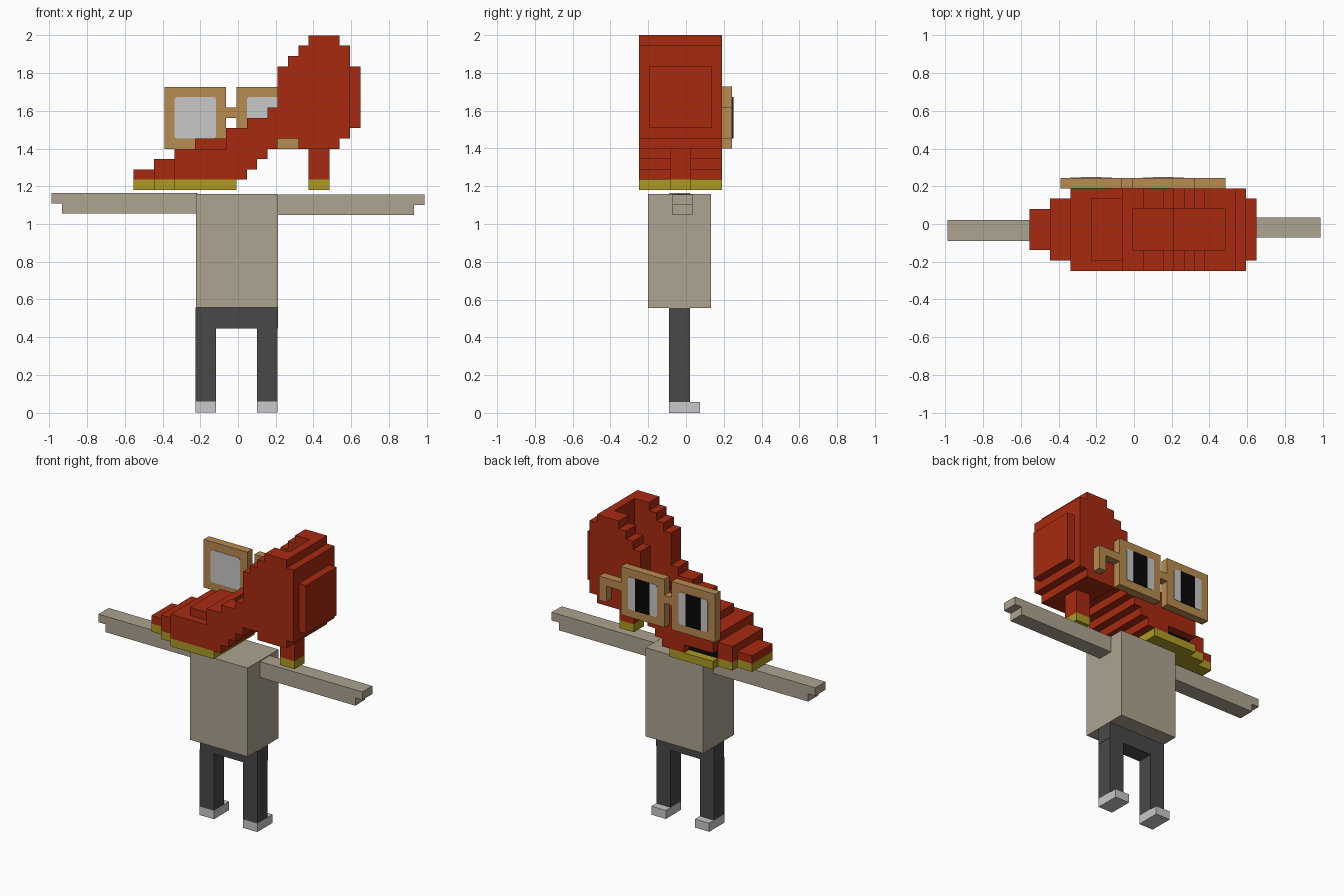
import bpy
import bmesh
from mathutils import Vector

cube = bpy.data.objects.get("Cube")
if cube:
    bpy.data.objects.remove(cube, do_unlink=True)


def material(name, rgb):
    """Flat material from 0-255 display values, converted to linear."""
    lin = [((c / 255 + 0.055) / 1.055) ** 2.4 for c in rgb]
    m = bpy.data.materials.new(name)
    m.use_nodes = True
    m.diffuse_color = (*lin, 1)
    m.node_tree.nodes["Principled BSDF"].inputs["Base Color"].default_value = (*lin, 1)
    return m


red = material("red leather", (168, 42, 16))
gold = material("gold sole", (173, 154, 36))
black = material("black", (8, 8, 8))
tan = material("beige shirt", (173, 163, 144))
brown = material("light brown frame", (184, 139, 80))
dark = material("dark grey trousers", (72, 72, 72))
white = material("pale grey", (200, 200, 200))


def finish(name, bm, mats):
    mesh = bpy.data.meshes.new(name)
    bm.to_mesh(mesh)
    bm.free()
    for m in mats:
        mesh.materials.append(m)
    ob = bpy.data.objects.new(name, mesh)
    bpy.context.collection.objects.link(ob)
    return ob


def box(name, mat, x, y, z):
    """Box from three (low, high) ranges."""
    bm = bmesh.new()
    bmesh.ops.create_cube(bm, size=1)
    for v in bm.verts:
        v.co = [r[0] if c < 0 else r[1] for c, r in zip(v.co, (x, y, z))]
    return finish(name, bm, [mat])


# Block grid shared by the shoe and the glasses
V = 0.0547
ORIGIN = Vector((-0.555, -0.248, 1.18))


def grid(i, j, k):
    return ORIGIN + Vector((i, j, k)) * V


def fill(cells, x, y, z, mat=0):
    for i in range(*x):
        for j in range(*y):
            for k in range(*z):
                cells[i, j, k] = mat


def carve(cells, x, y, z):
    for i in range(*x):
        for j in range(*y):
            for k in range(*z):
                cells.pop((i, j, k), None)


def skin(name, cells, mats):
    """Mesh only the exposed sides of the filled cells, then merge flat areas."""
    bm = bmesh.new()
    for cell, mat in cells.items():
        for axis in range(3):
            for side in (0, 1):
                step = list(cell)
                step[axis] += 2 * side - 1
                if tuple(step) in cells:
                    continue
                ring = []
                for a, b in ((0, 0), (1, 0), (1, 1), (0, 1)):
                    p = list(cell)
                    p[axis] += side
                    p[(axis + 1) % 3] += a
                    p[(axis + 2) % 3] += b
                    ring.append(bm.verts.new(grid(*p)))
                if not side:
                    ring.reverse()
                bm.faces.new(ring).material_index = mat
    bmesh.ops.remove_doubles(bm, verts=bm.verts, dist=0.001)
    bmesh.ops.dissolve_limit(bm, angle_limit=0.01, verts=bm.verts, edges=bm.edges,
                             delimit={'MATERIAL'})
    return finish(name, bm, mats)


# Shoe: column start, end, bottom, top, inset from each side
shoe = {}
for a, b, low, high, inset in (
        (0, 2, 0, 2, 2), (2, 4, 0, 3, 1), (4, 9, 0, 4, 0), (6, 9, 4, 5, 1),
        (9, 10, 0, 6, 0), (10, 11, 1, 6, 0), (11, 12, 2, 7, 0), (12, 13, 3, 7, 0),
        (13, 14, 4, 8, 0), (14, 15, 5, 12, 0), (15, 16, 5, 13, 0), (16, 17, 4, 14, 0),
        (17, 20, 4, 15, 0), (20, 21, 5, 14, 0), (21, 22, 6, 12, 1)):
    fill(shoe, (a, b), (inset, 8 - inset), (low, high))
# Foot opening
carve(shoe, (10, 14), (2, 6), (5, 15))
carve(shoe, (14, 19), (2, 6), (6, 15))
# Mouth slot in the side of the toe
carve(shoe, (4, 8), (7, 8), (1, 2))
fill(shoe, (4, 8), (6, 7), (1, 2), 2)
# Heel post
fill(shoe, (17, 19), (3, 5), (0, 4))
# Bottom layer is the sole
for c in shoe:
    if c[2] == 0:
        shoe[c] = 1
skin("shoe_head", shoe, [red, gold, black])

# Glasses frame: two rims, bridge and hooked temple
frame = {}
for start in (3, 10):
    fill(frame, (start, start + 6), (8, 9), (4, 10))
fill(frame, (9, 10), (8, 9), (7, 8))
fill(frame, (16, 19), (8, 9), (7, 8))
fill(frame, (18, 19), (8, 9), (5, 8))
skin("glasses_frame", frame, [brown])

# Lenses with clipped corners, and pupils on the face side
for side, start in (("right", 3), ("left", 10)):
    lo, hi = grid(start + 1, 8, 5), grid(start + 5, 9, 9)
    lens = box(side + "_lens", white, (lo.x, hi.x), (lo.y - 0.003, hi.y + 0.003), (lo.z, hi.z))
    bm = bmesh.new()
    bm.from_mesh(lens.data)
    corners = [e for e in bm.edges if abs(e.verts[0].co.y - e.verts[1].co.y) > 0.01]
    bmesh.ops.bevel(bm, geom=corners, offset=0.012, segments=2, profile=0.5, affect='EDGES')
    bm.to_mesh(lens.data)
    bm.free()
    box(side + "_pupil", black, (lo.x + V, hi.x - V), (hi.y, hi.y + 0.006), (lo.z, hi.z))

# Body
box("torso", tan, (-0.222, 0.213), (-0.2, 0.133), (0.556, 1.16))
box("hips", dark, (-0.225, 0.211), (-0.09, 0.02), (0.447, 0.556))

# Arms with a thinner finger tip, legs and feet
for side, s, y, z in (("right", -1, (-0.09, 0.02), 1.164), ("left", 1, (-0.072, 0.035), 1.156)):
    def span(a, b):
        return sorted((s * a, s * b))
    box(side + "_arm", tan, span(0.215, 0.934), y, (z - 0.108, z))
    box(side + "_finger", tan, span(0.934, 0.988), y, (z - 0.055, z))
    leg = (-0.226, -0.118) if s < 0 else (0.101, 0.209)
    box(side + "_leg", dark, leg, (-0.09, 0.02), (0.058, 0.447))
    box(side + "_foot", white, leg, (-0.09, 0.073), (0.0, 0.058))
